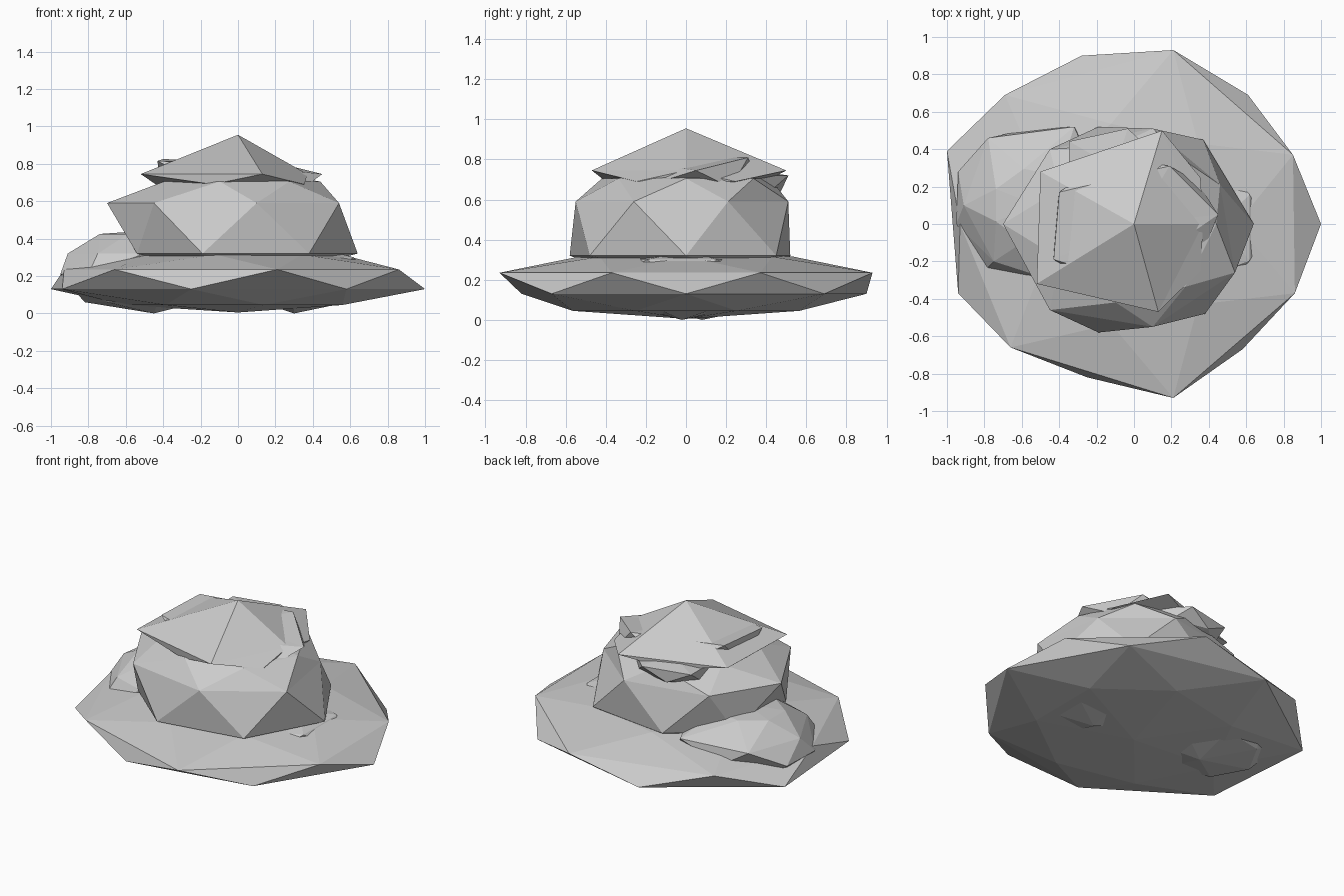
import bpy, bmesh, math


def ring(z, n, rx, ry, half, cx=0.0, cy=0.0):
    """Regular ring; half=1 turns it by half a segment."""
    return half, [(cx + rx * math.cos(2 * math.pi * (i + half / 2) / n),
                   cy + ry * math.sin(2 * math.pi * (i + half / 2) / n), z) for i in range(n)]


def outline(z, half, pts):
    return half, [(x, y, z) for x, y in pts]


def rock(name, bottom, rings, top):
    """Faceted rock: rings staggered by half a segment, closed at two poles."""
    bm = bmesh.new()
    loops = [(h, [bm.verts.new(p) for p in pts]) for h, pts in rings]
    n = len(loops[0][1])
    b, t = bm.verts.new(bottom), bm.verts.new(top)
    for (h, lo), (_, up) in zip(loops, loops[1:]):
        for i in range(n):
            j = (i + 1) % n
            if h == 0:
                bm.faces.new((lo[i], lo[j], up[i]))
                bm.faces.new((up[i], lo[j], up[j]))
            else:
                bm.faces.new((lo[i], up[j], up[i]))
                bm.faces.new((lo[i], lo[j], up[j]))
    first, last = loops[0][1], loops[-1][1]
    for i in range(n):
        j = (i + 1) % n
        bm.faces.new((first[j], first[i], b))
        bm.faces.new((last[i], last[j], t))
    bmesh.ops.recalc_face_normals(bm, faces=bm.faces)
    me = bpy.data.meshes.new(name)
    bm.to_mesh(me)
    bm.free()
    ob = bpy.data.objects.new(name, me)
    bpy.context.collection.objects.link(ob)


# Wide base slab
rock("base_slab", (0, 0, 0.005), [
    ring(0.045, 7, 0.62, 0.58, 1),
    outline(0.13, 0, [(1, 0), (0.61, 0.69), (-0.28, 0.90), (-1, 0.39),
                      (-0.94, -0.37), (-0.25, -0.82), (0.58, -0.67)]),
    outline(0.235, 1, [(0.85, 0.37), (0.21, 0.93), (-0.69, 0.69), (-0.93, 0),
                       (-0.66, -0.66), (0.21, -0.93), (0.86, -0.37)]),
    ring(0.315, 7, 0.55, 0.55, 0),
], (0, 0, 0.34))

# Middle boulder
rock("middle_boulder", (0, 0, 0.22), [
    ring(0.26, 7, 0.45, 0.42, 1),
    outline(0.32, 0, [(0.64, 0), (0.37, 0.45), (-0.19, 0.52), (-0.54, 0.25),
                      (-0.54, -0.28), (-0.19, -0.58), (0.38, -0.48)]),
    outline(0.59, 1, [(0.46, 0.21), (0.10, 0.51), (-0.45, 0.40), (-0.70, 0),
                      (-0.45, -0.46), (0.10, -0.55), (0.54, -0.26)]),
    ring(0.705, 7, 0.44, 0.43, 0),
], (0, 0, 0.78))

# Pointed cap stone
rock("cap_stone", (0, 0, 0.62), [
    ring(0.69, 5, 0.44, 0.42, 1),
    outline(0.745, 0, [(0.37, 0), (0.15, 0.50), (-0.50, 0.28), (-0.52, -0.32), (0.13, -0.47)]),
], (0, 0, 0.955))

# Tilted stone under the cap, corners showing through it
rock("under_cap_stone", (0, 0, 0.60), [
    ring(0.66, 5, 0.42, 0.38, 1),
    (0, [(0.45, 0.05, 0.745), (0.19, 0.31, 0.81), (-0.40, 0.17, 0.825),
         (-0.43, -0.19, 0.815), (-0.06, -0.30, 0.80)]),
], (0, 0, 0.81))

# Side ledge at the back of the cap
rock("back_ledge", (-0.1, 0.3, 0.60), [
    ring(0.64, 5, 0.22, 0.15, 1, -0.12, 0.33),
    ring(0.72, 5, 0.28, 0.19, 0, -0.12, 0.33),
], (-0.1, 0.3, 0.75))

# Left side rock
rock("left_rock", (-0.45, 0.08, 0.0), [
    ring(0.06, 7, 0.32, 0.28, 1, -0.5, 0.1),
    outline(0.21, 0, [(-0.15, 0.1), (-0.26, 0.42), (-0.60, 0.50), (-0.94, 0.28),
                      (-0.95, 0.0), (-0.80, -0.25), (-0.30, -0.25)]),
    outline(0.32, 1, [(-0.20, 0.25), (-0.32, 0.52), (-0.78, 0.46), (-0.91, 0.10),
                      (-0.75, -0.20), (-0.50, -0.28), (-0.20, -0.10)]),
    ring(0.425, 7, 0.22, 0.20, 0, -0.54, 0.1),
], (-0.52, 0.1, 0.44))

# Right side rock, mostly sunk into the slab
rock("right_rock", (0.3, -0.02, 0.0), [
    ring(0.06, 5, 0.26, 0.26, 1, 0.38, 0),
    ring(0.20, 5, 0.34, 0.36, 0, 0.38, -0.02),
    ring(0.30, 5, 0.27, 0.30, 1, 0.40, -0.02),
], (0.45, 0.0, 0.345))
